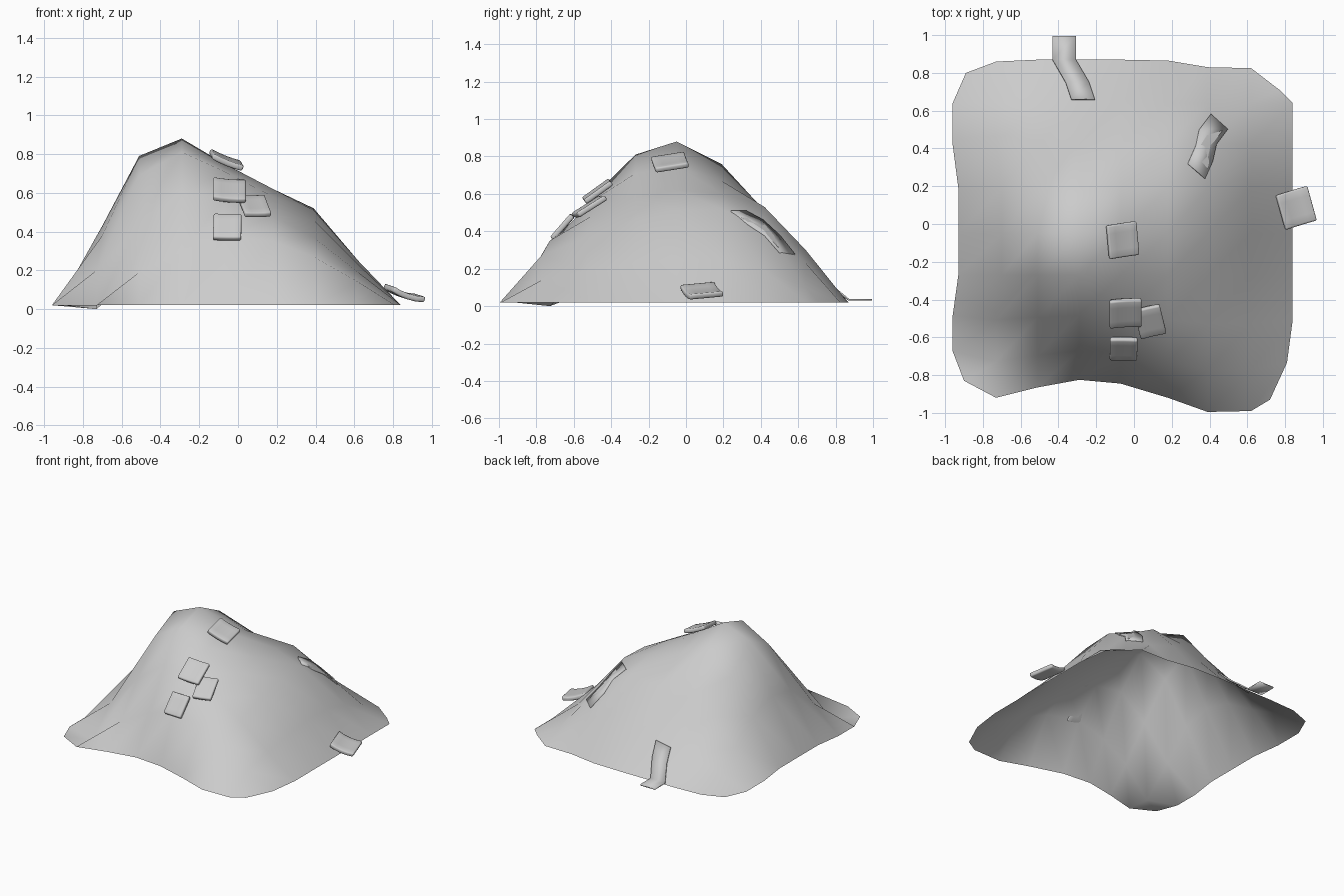
import bpy, bmesh, math
from mathutils import Vector, Matrix
from mathutils.bvhtree import BVHTree

if "Cube" in bpy.data.objects:
    bpy.data.objects.remove(bpy.data.objects["Cube"])


def finish(name, bm, smooth=True):
    me = bpy.data.meshes.new(name)
    bm.to_mesh(me)
    ob = bpy.data.objects.new(name, me)
    bpy.context.collection.objects.link(ob)
    for p in me.polygons:
        p.use_smooth = smooth
    return ob


# Mound: draped 8 x 8 sheet, open underneath
xs = [-.95, -.73, -.51, -.29, -.07, .18, .39, .62, .84]
ys = [-.92, -.71, -.50, -.27, -.05, .19, .42, .64, .86]
front = [-.83, -.92, -.865, -.825, -.845, -.92, -.995, -.99, -.93]
back = [.80, .86, .87, .87, .87, .865, .83, .825, .71]
left = [-.90, -.96, -.96, -.93, -.93, -.93, -.96, -.96, -.89]
right = [.72, .81, .84, .84, .84, .84, .84, .84, .77]
heights = [  # interior rows, front to back
    [.00, .19, .30, .38, .35, .27, .14],
    [.20, .44, .60, .57, .48, .37, .19],
    [.38, .69, .81, .71, .58, .46, .23],
    [.43, .79, .88, .75, .62, .51, .25],
    [.36, .61, .76, .67, .60, .52, .25],
    [.22, .39, .48, .51, .53, .42, .19],
    [.10, .17, .21, .26, .30, .23, .10],
]
bm = bmesh.new()
grid = []
for j in range(9):
    row = []
    for i in range(9):
        x = left[j] if i == 0 else right[j] if i == 8 else xs[i]
        y = front[i] if j == 0 else back[i] if j == 8 else ys[j]
        if j in (1, 2):
            y += (front[i] + .89) * (.6 if j == 1 else .25)
        if i == 1 and j in (3, 4, 5):   # bulge of the left flank
            x += .03
        inner = 0 < i < 8 and 0 < j < 8
        row.append(bm.verts.new((x, y, heights[j - 1][i - 1] if inner else .02)))
    grid.append(row)
for j in range(8):
    for i in range(8):
        bm.faces.new((grid[j][i], grid[j][i + 1], grid[j + 1][i + 1], grid[j + 1][i]))
bm.normal_update()
surface = BVHTree.FromBMesh(bm)
finish("mound", bm)


def ground(x, y):
    hit, normal, _, _ = surface.ray_cast(Vector((x, y, 3)), Vector((0, 0, -1)))
    return (hit, normal) if hit else (Vector((x, y, .02)), Vector((0, 0, 1)))


# Slightly cupped, bevelled plates lying on the slope
def plate(name, loc, normal, sx, sy, turn, cup=.8):
    bm = bmesh.new()
    n, t = 4, .03
    layers = []
    for z in (-t / 2, t / 2):
        layers.append([[bm.verts.new(((i / n - .5) * sx, (j / n - .5) * sy,
                        z + cup * ((i / n - .5) * sx) ** 2)) for i in range(n + 1)]
                       for j in range(n + 1)])
    lo, hi = layers
    for j in range(n):
        for i in range(n):
            bm.faces.new((lo[j][i], lo[j + 1][i], lo[j + 1][i + 1], lo[j][i + 1]))
            bm.faces.new((hi[j][i], hi[j][i + 1], hi[j + 1][i + 1], hi[j + 1][i]))
    for k in range(n):
        for a, b in (((0, k), (0, k + 1)), ((n, k + 1), (n, k)),
                     ((k + 1, 0), (k, 0)), ((k, n), (k + 1, n))):
            bm.faces.new((lo[a[0]][a[1]], lo[b[0]][b[1]], hi[b[0]][b[1]], hi[a[0]][a[1]]))
    ob = finish(name, bm)
    normal = Vector(normal).normalized()
    axis = Vector((math.cos(turn), math.sin(turn), 0))
    axis = (axis - normal * axis.dot(normal)).normalized()
    m = Matrix((axis, normal.cross(axis), normal)).transposed().to_4x4()
    m.translation = loc
    ob.matrix_world = m
    bev = ob.modifiers.new("bevel", "BEVEL")
    bev.width, bev.segments, bev.limit_method = .009, 2, 'ANGLE'
    bev.angle_limit = math.radians(50)


plate("plate_top", (-.062, -.085, .765), (.42, -.12, 1), .17, .18, .09)
plate("plate_upper_front", (-.045, -.47, .61), (.12, -.72, 1), .17, .175, 0)
plate("plate_side_front", (.085, -.515, .53), (.12, -.6, 1), .14, .18, .24)
plate("plate_lower_front", (-.055, -.66, .422), (0, -1.15, 1), .145, .165, -.03, .4)
plate("plate_edge", (.855, .085, .072), (.33, 0, 1), .18, .19, .27, 1.5)


# Thin bent strips draped over the slope
def strip(name, points, half, lift):
    bm = bmesh.new()
    pairs = []
    for x, y in points:
        row = []
        for s in (-1, 1):
            px, py = x + half[0] * s, y + half[1] * s
            row.append(bm.verts.new((px, py, ground(px, py)[0].z + lift)))
        pairs.append(row)
    for (a, b), (c, d) in zip(pairs, pairs[1:]):
        bm.faces.new((a, b, d, c))
    bmesh.ops.recalc_face_normals(bm, faces=bm.faces)
    ob = finish(name, bm)
    sol = ob.modifiers.new("thickness", "SOLIDIFY")
    sol.thickness, sol.offset = .01, 0


strip("strip_back", [(-.27, .66), (-.30, .75), (-.37, .87), (-.37, .995)], (.062, 0), .014)
strip("strip_right", [(.33, .28), (.37, .37), (.39, .46), (.45, .54)], (.045, -.04), .002)
